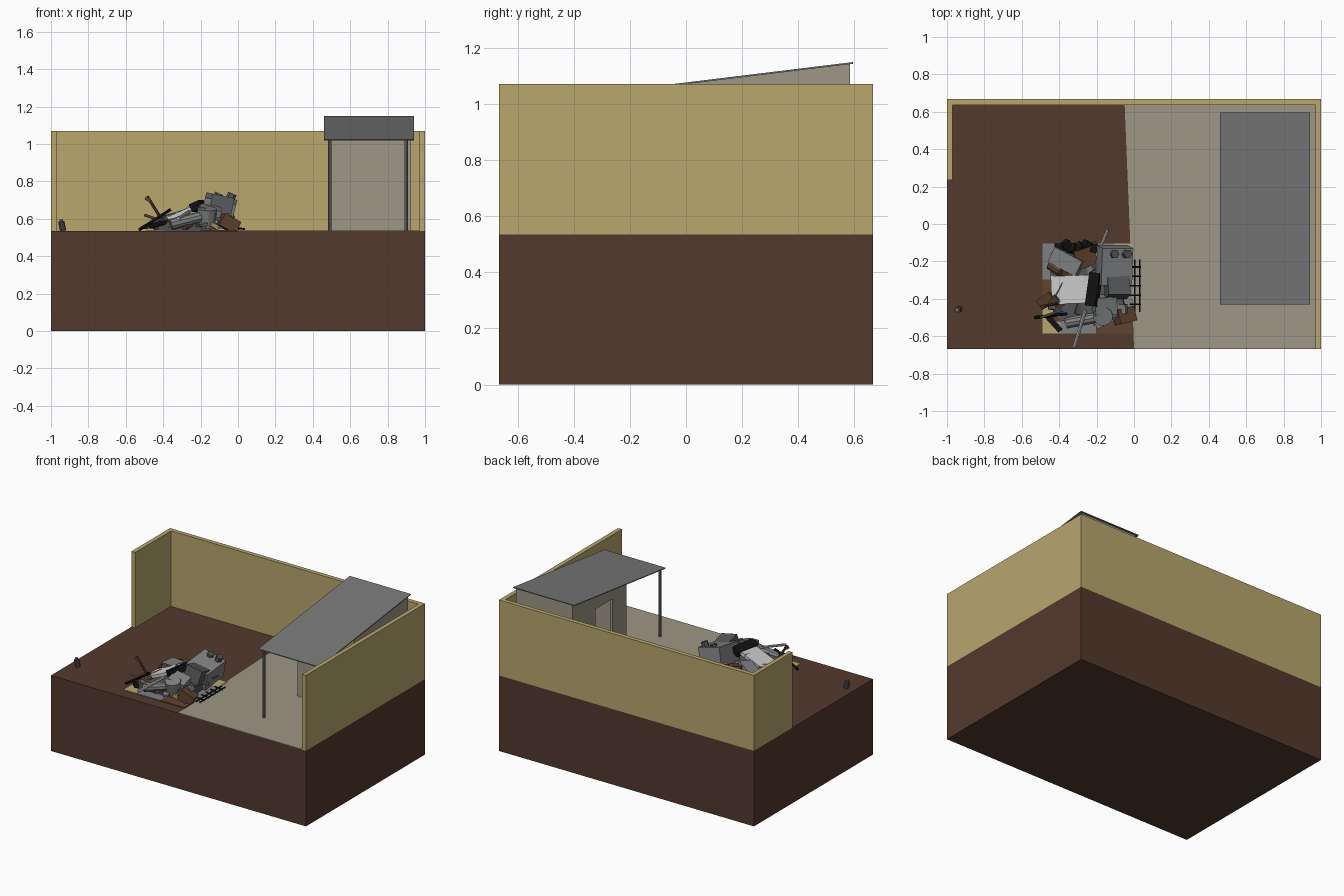
import bpy, bmesh, math, random
from mathutils import Vector, Euler, Matrix

if "Cube" in bpy.data.objects:
    bpy.data.objects.remove(bpy.data.objects["Cube"])
random.seed(7)


def material(name, r, g, b):
    m = bpy.data.materials.new(name)
    m.use_nodes = True
    m.diffuse_color = (r, g, b, 1)
    m.node_tree.nodes["Principled BSDF"].inputs["Base Color"].default_value = (r, g, b, 1)
    return m


earth = material("dark earth", .088, .041, .026)
sand = material("sand plaster", .48, .385, .152)
concrete = material("concrete", .34, .308, .235)
iron = material("roof iron", .19, .19, .19)
steel = material("scrap steel", .21, .215, .22)
dark = material("dark steel", .085, .088, .092)
white = material("white enamel", .62, .62, .62)
black = material("black rubber", .006, .006, .006)
rust = material("rust", .12, .055, .028)


def make(name, bm, mat):
    bmesh.ops.recalc_face_normals(bm, faces=bm.faces)
    mesh = bpy.data.meshes.new(name)
    bm.to_mesh(mesh)
    bm.free()
    mesh.materials.append(mat)
    ob = bpy.data.objects.new(name, mesh)
    bpy.context.collection.objects.link(ob)
    return ob


def prism(name, mat, points, vector):
    """Extrude a closed outline along a vector."""
    bm = bmesh.new()
    face = bm.faces.new([bm.verts.new(p) for p in points])
    new = bmesh.ops.extrude_face_region(bm, geom=[face])["geom"]
    bmesh.ops.translate(bm, vec=Vector(vector),
                        verts=[v for v in new if isinstance(v, bmesh.types.BMVert)])
    return make(name, bm, mat)


def block(name, mat, x0, x1, y0, y1, z0, z1):
    return prism(name, mat, [(x0, y0, z0), (x1, y0, z0), (x1, y1, z0), (x0, y1, z0)],
                 (0, 0, z1 - z0))


def box(name, mat, place, size, tilt=(0, 0, 0)):
    bm = bmesh.new()
    bmesh.ops.create_cube(bm, size=1)
    turn = Euler([math.radians(a) for a in tilt]).to_matrix().to_4x4()
    bm.transform(Matrix.Translation(place) @ turn @ Matrix.Diagonal((*size, 1)))
    return make(name, bm, mat)


def rod(name, mat, a, b, radius, sides=8):
    a, b = Vector(a), Vector(b)
    bm = bmesh.new()
    bmesh.ops.create_cone(bm, cap_ends=True, segments=sides, radius1=radius,
                          radius2=radius, depth=(b - a).length)
    turn = (b - a).to_track_quat('Z', 'Y').to_matrix().to_4x4()
    bm.transform(Matrix.Translation((a + b) / 2) @ turn)
    return make(name, bm, mat)


# Ground, paved half and yard walls
G, W, D = .535, 1.07, .667
block("ground", earth, -1, 1, -D, D, 0, G)
prism("paving", concrete, [(0, -D, G), (.97, -D, G), (.97, .636, G), (-.05, .636, G),
                           (-.02, -.1, G)], (0, 0, .003))
block("back_wall", sand, -1, 1, .636, D, G, W)
block("left_wall", sand, .97, 1, -D, .636, G, W)
block("right_wall", sand, -1, -.97, .235, .636, G, W)


# Shed with lean-to roof and a doorway in its right side
def roof_z(y):
    return 1.018 + (y + .43) * .122


F, B, T = -.02, .585, .015
side = [(F, G), (B, G), (B, roof_z(B)), (F, roof_z(F))]
doorway = [(F, G), (.14, G), (.14, 1.015), (.33, 1.015), (.33, G)] + side[1:]
prism("shed_right_wall", concrete, [(.48, y, z) for y, z in doorway], (T, 0, 0))
prism("shed_left_wall", concrete, [(.91, y, z) for y, z in side], (T, 0, 0))
for name, y0 in (("shed_front_wall", F), ("shed_back_wall", B - T)):
    y1 = y0 + T
    prism(name, concrete, [(.495, y0, G), (.495, y1, G), (.495, y1, roof_z(y1)),
                           (.495, y0, roof_z(y0))], (.415, 0, 0))
ends = [(-.43, 0), (.595, 0), (.595, .006), (-.43, .006)]
prism("shed_roof", iron, [(.46, y, roof_z(y) + h) for y, h in ends], (.48, 0, 0))
for x in (.49, .9):
    rod("roof_post", iron, (x, -.408, G), (x, -.408, roof_z(-.408)), .009)

# Small canister in the corner
rod("canister", dark, (-.935, -.455, G), (-.945, -.46, .585), .017, 10)
rod("canister_cap", steel, (-.945, -.46, .585), (-.946, -.46, .597), .009, 10)

# Flat litter beneath the scrap heap
for i in range(5):
    for j in range(5):
        x, y = -.49 + i * .096, -.585 + j * .096
        mat = random.choice([steel, sand, sand, rust, steel])
        block("litter_plate", mat, x, x + .096, y, y + .096, G, G + .006)

# Large scrap pieces
box("cooker", steel, (-.105, -.22, .645), (.17, .2, .13), (8, 14, 0))
box("cooker_panel", dark, (-.09, -.33, .66), (.12, .12, .1), (-14, 12, 0))
for x in (-.12, -.05):
    rod("cooker_knob", dark, (x, -.16, .69), (x + .02, -.16, .735), .024, 6)
box("white_door", white, (-.32, -.35, .625), (.26, .15, .02), (0, -24, 2))
box("white_flap", white, (-.23, -.34, .66), (.09, .13, .02), (8, -18, -6))
box("black_panel", black, (-.215, -.35, .668), (.06, .18, .045), (0, -24, -8))
box("crate", steel, (-.16, -.43, .61), (.12, .1, .11), (14, 12, 6))
box("steel_case", steel, (-.36, -.2, .59), (.17, .09, .07), (10, -14, -28))
box("rust_box", rust, (-.05, -.49, .575), (.1, .08, .07), (0, 28, 14))
box("rust_bin", rust, (-.25, -.17, .58), (.14, .1, .08), (12, 8, 20))
box("lower_heap", dark, (-.25, -.34, .565), (.38, .34, .06), (0, -5, 4))
rod("drum", steel, (-.17, -.47, .56), (-.165, -.495, .655), .052, 12)
rod("rust_pipe", rust, (-.45, -.22, .56), (-.39, -.26, .6), .025, 10)
rod("side_pipe", steel, (-.36, -.53, .57), (-.2, -.5, .61), .03, 10)
for i in range(6):
    box("tyre_scrap", black, (-.4 + i * .037, -.125 + .012 * math.sin(i * 2), .57 + i * .006),
        (.05, .04, .045), (i * 25, i * 15, i * 40))

# Bent bars sticking out
rod("upper_bar", white, (-.2, -.17, .62), (-.14, -.03, .64), .008)
rod("front_bar", white, (-.26, -.46, .64), (-.32, -.66, .6), .009)
rod("rust_bar", rust, (-.38, -.42, .55), (-.485, -.44, .72), .008)
box("rust_bar_head", rust, (-.482, -.44, .705), (.03, .012, .02), (0, 30, 0))
rod("leaning_bar", black, (-.53, -.5, .54), (-.36, -.48, .65), .008)
rod("steel_bar", steel, (-.5, -.5, .62), (-.38, -.46, .58), .007)
box("rust_sheet", rust, (-.47, -.41, .57), (.09, .06, .012), (0, -25, 35))
box("black_strip", black, (-.43, -.53, .57), (.11, .03, .02), (0, -12, -48))

# Black rack lying at the edge of the paving
for x in (.003, .03):
    rod("rack_rail", black, (x, -.47, .545), (x, -.19, .545), .005, 6)
for i in range(5):
    y = -.43 + i * .05
    rod("rack_rung", black, (-.02, y, .552), (.038, y, .545), .005, 6)

# Loose shards filling the heap
for i in range(34):
    x, y = random.uniform(-.45, -.05), random.uniform(-.54, -.15)
    height = .02 + .09 * (1 - abs(y + .34) / .22) * (x + .5) / .45
    mat = random.choice([steel, steel, dark, rust, steel, sand])
    size = [random.uniform(.03, .08), random.uniform(.03, .07), random.uniform(.008, .03)]
    box("scrap_shard", mat, (x, y, G + .02 + height * random.random()), size,
        [random.uniform(-35, 35) for _ in range(2)] + [random.uniform(0, 180)])
